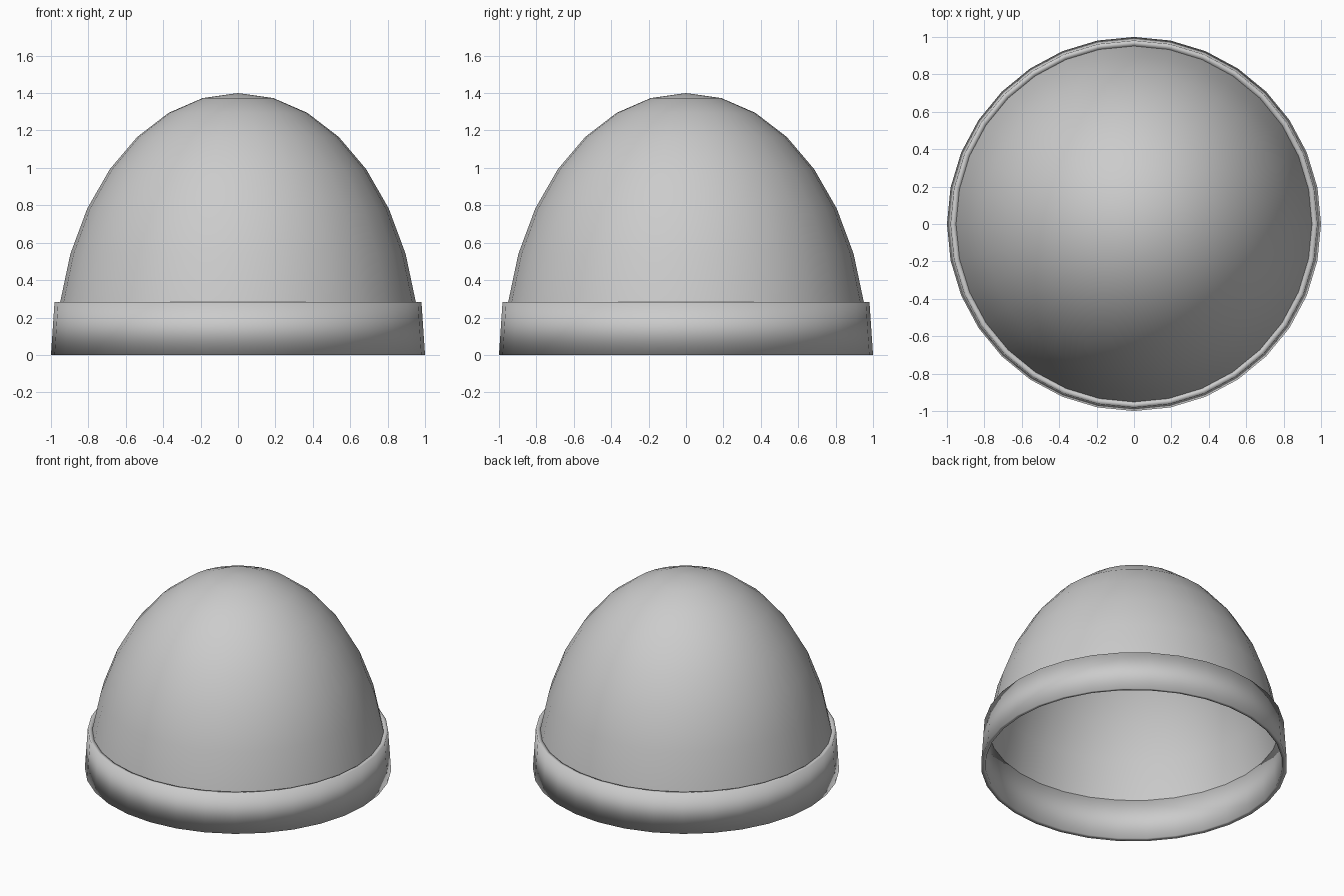
import bpy, bmesh
from math import sin, cos, pi, radians

if "Cube" in bpy.data.objects:
    bpy.data.objects.remove(bpy.data.objects["Cube"])

SEG = 32


def revolve(name, profile, closed=False):
    """Spin an (r, z) profile around z; a point with r = 0 becomes a pole."""
    bm = bmesh.new()
    rings = []
    for r, z in profile:
        if r == 0:
            rings.append([bm.verts.new((0, 0, z))] * SEG)
        else:
            rings.append([bm.verts.new((r * cos(2 * pi * i / SEG), r * sin(2 * pi * i / SEG), z))
                          for i in range(SEG)])
    pairs = list(zip(rings, rings[1:]))
    if closed:
        pairs.append((rings[-1], rings[0]))
    for a, b in pairs:
        for i in range(SEG):
            j = (i + 1) % SEG
            corners = list(dict.fromkeys((a[i], a[j], b[j], b[i])))
            bm.faces.new(corners).smooth = True
    if closed:
        bmesh.ops.recalc_face_normals(bm, faces=bm.faces[:])
    mesh = bpy.data.meshes.new(name)
    bm.to_mesh(mesh)
    bm.free()
    obj = bpy.data.objects.new(name, mesh)
    bpy.context.collection.objects.link(obj)
    return obj


# Crown: upper part of a stretched sphere, open underneath
R, H, BASE = 0.97, 1.392, 0.008
steps = [radians(11.25 * k) for k in range(1, 9)]
revolve("cap_crown", [(R * cos(a), BASE + H * sin(a)) for a in steps[:-1]] + [(0, BASE + H)])

# Thick folded band around the opening
rim_r, rim_z = R * cos(steps[0]), BASE + H * sin(steps[0])
revolve("cap_band", [(rim_r, rim_z), (R, 0.004), (1.0, 0), (0.981, rim_z + 0.003)], closed=True)
